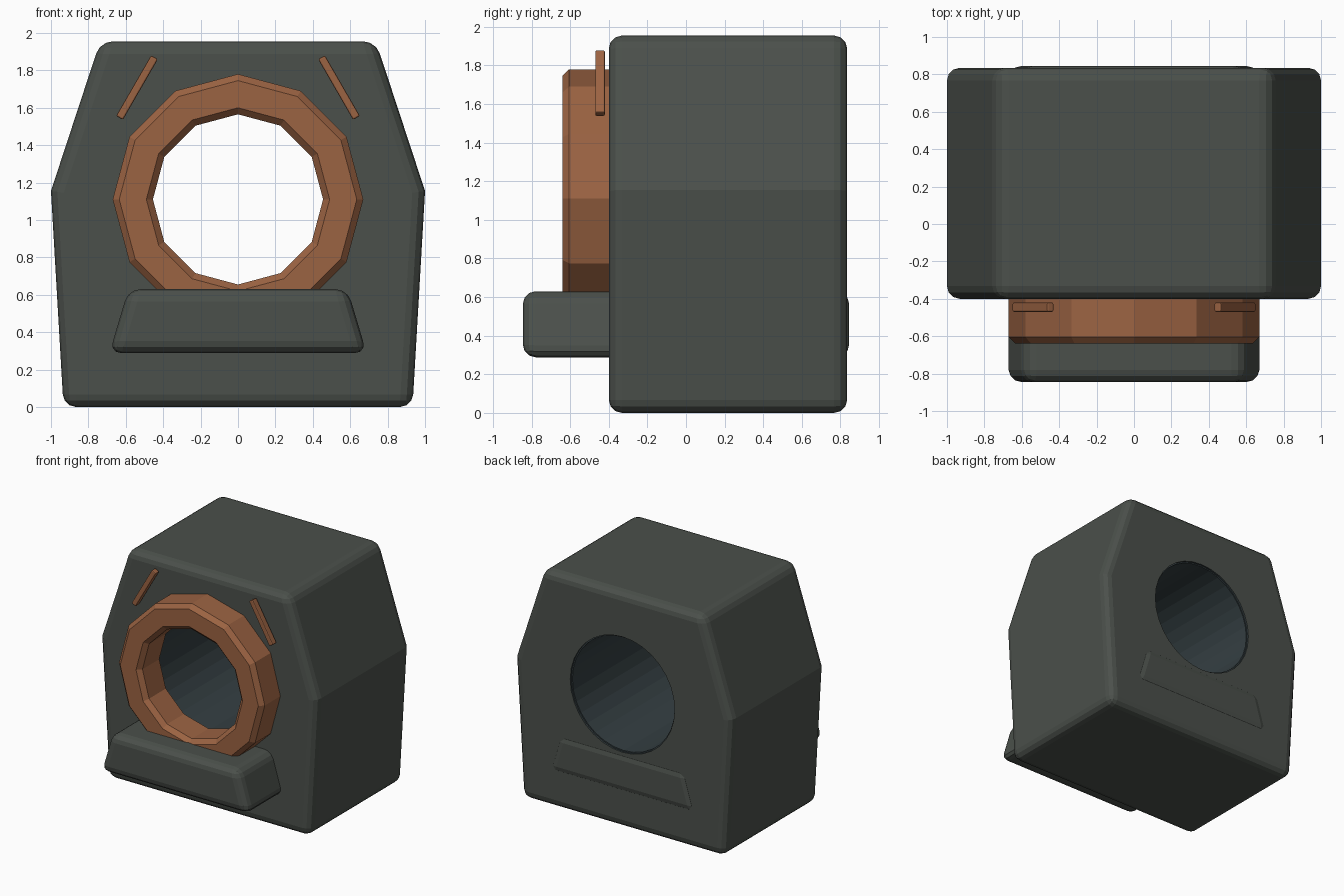
import bpy, bmesh
from math import sin, cos, pi, radians

if "Cube" in bpy.data.objects:
    bpy.data.objects.remove(bpy.data.objects["Cube"])


def material(name, color):
    m = bpy.data.materials.new(name)
    m.diffuse_color = (*color, 1)
    m.use_nodes = True
    m.node_tree.nodes["Principled BSDF"].inputs["Base Color"].default_value = m.diffuse_color
    return m


shell_mat = material("dark_shell", (0.07, 0.08, 0.07))
copper_mat = material("copper", (0.33, 0.125, 0.055))
bore_mat = material("bore_dark", (0.035, 0.05, 0.055))
AXIS_Z = 1.11


def finish(bm, name, mat):
    bmesh.ops.recalc_face_normals(bm, faces=bm.faces)
    me = bpy.data.meshes.new(name)
    bm.to_mesh(me)
    bm.free()
    me.materials.append(mat)
    ob = bpy.data.objects.new(name, me)
    bpy.context.collection.objects.link(ob)
    return ob


def bevel(ob, width, segments):
    b = ob.modifiers.new("bevel", 'BEVEL')
    b.width, b.segments = width, segments
    b.limit_method, b.angle_limit = 'ANGLE', radians(30)


def prism(name, half, y0, y1, mat):
    """Extrude a mirrored x-z outline along y."""
    outline = half + [(-x, z) for x, z in reversed(half)]
    bm = bmesh.new()
    f = bm.faces.new([bm.verts.new((x, y0, z)) for x, z in outline])
    r = bmesh.ops.extrude_face_region(bm, geom=[f])
    for v in r["geom"]:
        if isinstance(v, bmesh.types.BMVert):
            v.co.y = y1
    return finish(bm, name, mat)


def lathe(name, profile, n, mat):
    """Sweep a closed (radius, y) profile around the bore axis."""
    bm = bmesh.new()
    rings = [[bm.verts.new((r * sin(2 * pi * i / n), y, AXIS_Z + r * cos(2 * pi * i / n)))
              for r, y in profile] for i in range(n)]
    k = len(profile)
    for i in range(n):
        a, b = rings[i], rings[(i + 1) % n]
        for j in range(k):
            bm.faces.new((a[j], a[(j + 1) % k], b[(j + 1) % k], b[j]))
    return finish(bm, name, mat)


# Main housing with a through hole
housing = prism("housing", [(0.933, 0), (1.0, 1.155), (0.737, 1.955)], -0.40, 0.835, shell_mat)
bevel(housing, 0.068, 3)
bpy.ops.mesh.primitive_cylinder_add(vertices=32, radius=0.48, depth=3,
                                    location=(0, 0, AXIS_Z), rotation=(pi / 2, 0, 0))
cutter = bpy.context.object
cutter.name = "bore_cutter"
cutter.data.materials.append(bore_mat)
cut = housing.modifiers.new("bore", 'BOOLEAN')
cut.object, cut.operation, cut.solver = cutter, 'DIFFERENCE', 'EXACT'
cut.material_mode = 'TRANSFER'
cutter.hide_render = True
cutter.hide_set(True)

# Thin liner inside the bore
lathe("bore_liner", [(0.47, -0.38), (0.47, 0.82), (0.485, 0.82), (0.485, -0.38)], 32, bore_mat)

# Low-poly copper ring around the opening
c = 0.035
ri, ro, yf, yb = 0.455, 0.67, -0.64, -0.35
lathe("front_ring", [(ri, yf + c), (ri + c, yf), (ro - c, yf), (ro, yf + c),
                     (ro, yb - c), (ro - c, yb), (ri + c, yb), (ri, yb - c)], 12, copper_mat)

# Ledge running through the housing beneath the ring
ledge = prism("ledge", [(0.688, 0.288), (0.586, 0.63)], -0.845, 0.845, shell_mat)
bevel(ledge, 0.065, 3)

# Slanted copper accent bars
for side, label in ((-1, "left"), (1, "right")):
    bpy.ops.mesh.primitive_cube_add(size=1, location=(side * 0.54, -0.445, 1.708),
                                    rotation=(0, -side * radians(30), 0))
    bar = bpy.context.object
    bar.name = f"{label}_accent_bar"
    bar.scale = (0.042, 0.05, 0.374)
    bpy.ops.object.transform_apply(location=False, rotation=False, scale=True)
    bar.data.materials.append(copper_mat)
    bevel(bar, 0.008, 2)
